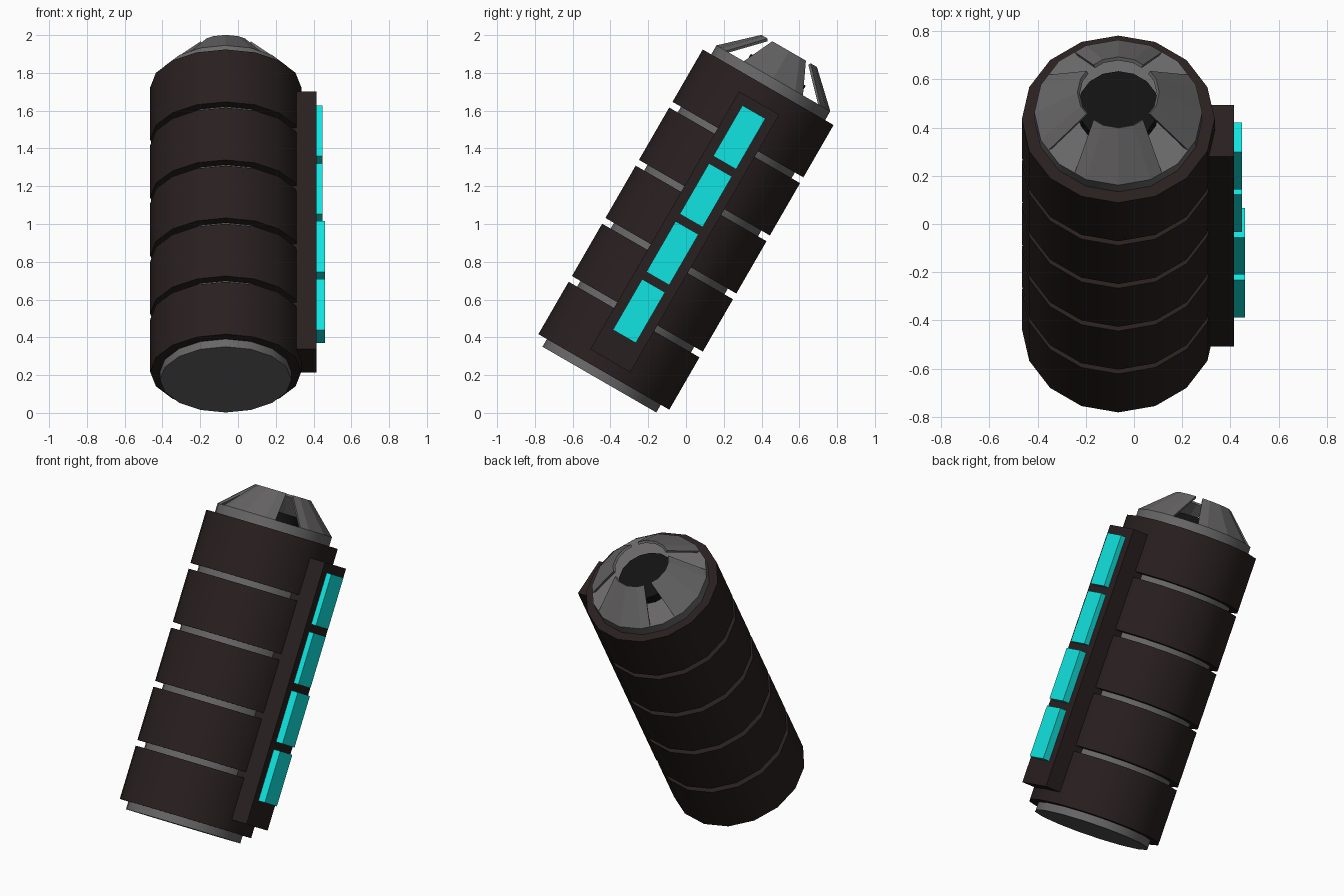
import bpy, bmesh, math
from mathutils import Matrix, Vector

if "Cube" in bpy.data.objects:
    bpy.data.objects.remove(bpy.data.objects["Cube"])

# Everything is built upright along local z, then leaned 30 degrees backwards
LEAN = Matrix.Translation((-0.065, -0.435, 0.217)) @ Matrix.Rotation(math.radians(-30), 4, 'X')
R_CORE, R_GRIP, PITCH = 0.348, 0.40, 0.355


def material(name, rgb):
    m = bpy.data.materials.new(name)
    m.diffuse_color = (*rgb, 1)
    m.use_nodes = True
    m.node_tree.nodes["Principled BSDF"].inputs["Base Color"].default_value = m.diffuse_color
    return m


GREY = material("metal_grey", (0.14, 0.135, 0.135))
RUBBER = material("dark_rubber", (0.022, 0.014, 0.014))
CYAN = material("cyan", (0.005, 0.78, 0.75))
BLACK = material("black", (0.006, 0.006, 0.006))


def finish(name, bm, mat, smooth=False):
    bmesh.ops.recalc_face_normals(bm, faces=bm.faces[:])
    bm.transform(LEAN)
    me = bpy.data.meshes.new(name)
    bm.to_mesh(me)
    bm.free()
    me.materials.append(mat)
    ob = bpy.data.objects.new(name, me)
    bpy.context.collection.objects.link(ob)
    if smooth:
        bpy.ops.object.select_all(action='DESELECT')
        ob.select_set(True)
        bpy.context.view_layer.objects.active = ob
        bpy.ops.object.shade_smooth_by_angle(angle=math.radians(35))
    return ob


def cylinder(name, r, t0, t1, mat):
    bm = bmesh.new()
    bmesh.ops.create_cone(bm, cap_ends=True, segments=16, radius1=r, radius2=r, depth=t1 - t0,
                          matrix=Matrix.Translation((0, 0, (t0 + t1) / 2)))
    return finish(name, bm, mat, True)


def box(name, x0, x1, width, t, length, mat):
    bm = bmesh.new()
    bmesh.ops.create_cube(bm, size=1, matrix=Matrix.Translation(((x0 + x1) / 2, 0, t))
                          @ Matrix.Diagonal((x1 - x0, width, length, 1)))
    return finish(name, bm, mat)


def prong(name, turn):
    # Thin curved cone piece: outer and inner skins closed into a shell
    bm = bmesh.new()
    base = [-32, -22.5, 0, 22.5, 32]
    tip = [-38, -22.5, 0, 22.5, 38]

    def row(angles, r, t):
        out = []
        for a in angles:
            rr = r * (0.981 if abs(a) > 30 else 1)
            b = math.radians(a + turn)
            out.append(bm.verts.new(Vector((rr * math.cos(b), rr * math.sin(b), t))))
        return out

    rows = [row(base, R_CORE, 1.795), row(tip, 0.170, 1.962),
            row(tip, 0.160, 1.950), row(base, R_CORE - 0.02, 1.795)]
    for k in range(4):
        a, b = rows[k], rows[(k + 1) % 4]
        for i in range(4):
            bm.faces.new((a[i], a[i + 1], b[i + 1], b[i]))
    for i in (0, 4):
        bm.faces.new([r[i] for r in rows])
    return finish(name, bm, GREY)


# Metal core and raised dark lens
cylinder("core", R_CORE, -0.047, 1.795, GREY)
cylinder("lens", 0.168, 1.78, 1.847, BLACK)

# Five rubber grip rings
for i in range(5):
    cylinder(f"grip_ring_{i + 1}", R_GRIP, i * PITCH, i * PITCH + 0.32, RUBBER)

# Four prongs around the lens
for i in range(4):
    prong(f"prong_{i + 1}", 90 * i)

# Side panel with four buttons, the lower two slightly taller
box("side_panel", 0.25, 0.48, 0.245, 0.856, 1.576, RUBBER)
for i in range(4):
    box(f"button_{i + 1}", 0.46, 0.525 if i < 2 else 0.513, 0.14, 0.372 + 0.354 * i, 0.31, CYAN)
